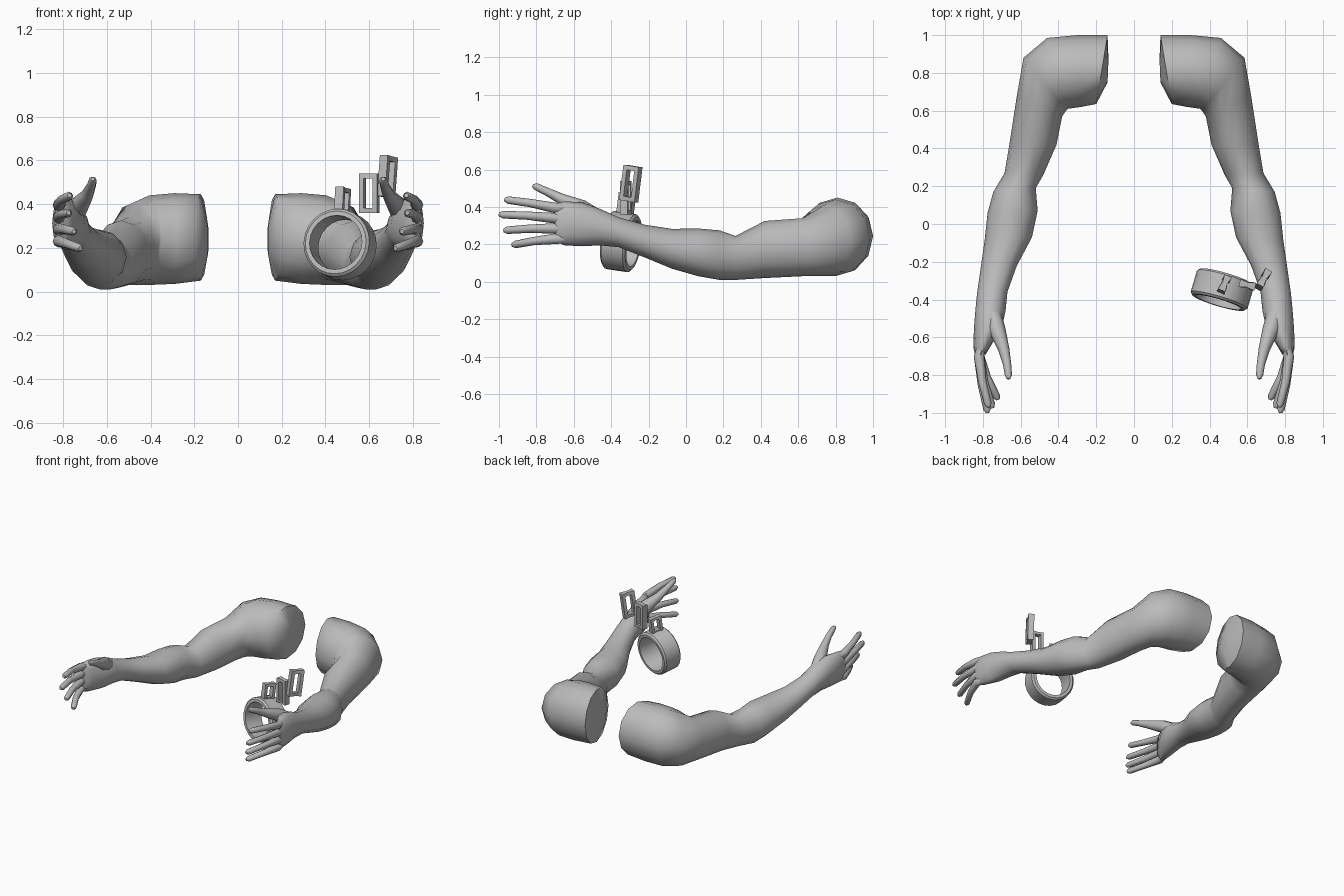
import bpy, bmesh, math
from mathutils import Vector, Matrix

cube = bpy.data.objects.get("Cube")
if cube:
    bpy.data.objects.remove(cube)

grey = bpy.data.materials.new("plain grey")
grey.use_nodes = True
GREY = (0.5, 0.5, 0.5, 1)
grey.diffuse_color = GREY
grey.node_tree.nodes["Principled BSDF"].inputs["Base Color"].default_value = GREY


def finish(name, bm, angle):
    """Turn a bmesh into a shaded object."""
    bmesh.ops.recalc_face_normals(bm, faces=bm.faces)
    mesh = bpy.data.meshes.new(name)
    bm.to_mesh(mesh)
    bm.free()
    mesh.materials.append(grey)
    obj = bpy.data.objects.new(name, mesh)
    bpy.context.collection.objects.link(obj)
    bpy.ops.object.select_all(action='DESELECT')
    obj.select_set(True)
    bpy.context.view_layer.objects.active = obj
    bpy.ops.object.shade_smooth_by_angle(angle=math.radians(angle))
    return obj


def skin(bm, rings, closed=False):
    """Bridge equal rings of points; cap the ends unless closed."""
    loops = [[bm.verts.new(p) for p in ring] for ring in rings]
    n = len(loops[0])
    pairs = list(zip(loops, loops[1:])) + ([(loops[-1], loops[0])] if closed else [])
    for a, b in pairs:
        for i in range(n):
            j = (i + 1) % n
            bm.faces.new((a[i], a[j], b[j], b[i]))
    if not closed:
        bm.faces.new(loops[0])
        bm.faces.new(loops[-1])


def oval(centre, u, v, sides):
    return [centre + u * math.cos(t) + v * math.sin(t)
            for t in (math.tau * i / sides for i in range(sides))]


def arm_ring(row):
    ox, oy, ix, iy, low, high = row
    outer, inner = Vector((ox, oy, 0)), Vector((ix, iy, 0))
    centre = (outer + inner) / 2 + Vector((0, 0, (low + high) / 2))
    return oval(centre, (outer - inner) / 2, Vector((0, 0, (high - low) / 2)), 12)


def finger_rings(points, radii):
    pts = [Vector(p) for p in points]
    rings = []
    for i, (p, r) in enumerate(zip(pts, radii)):
        along = (pts[min(i + 1, len(pts) - 1)] - pts[max(i - 1, 0)]).normalized()
        side = along.cross(Vector((0, 0, 1))).normalized()
        rings.append(oval(p, side * r, side.cross(along) * r, 8))
    return rings


# Arm sections, shoulder to knuckles: outer x y, inner x y, low z, high z
ARM = [
    (.135, .87, .14, .75, .17, .31),
    (.14, 1, .20, .635, .05, .445),
    (.30, 1, .28, .62, .035, .45),
    (.46, .985, .35, .61, .03, .44),
    (.585, .88, .36, .60, .03, .41),
    (.62, .68, .38, .57, .03, .34),
    (.66, .42, .41, .42, .02, .325),
    (.685, .27, .48, .26, .01, .245),
    (.745, .17, .52, .19, .01, .275),
    (.775, .06, .51, .07, .03, .285),
    (.79, -.08, .54, -.07, .07, .283),
    (.81, -.22, .62, -.22, .13, .305),
    (.83, -.36, .67, -.36, .185, .345),
    (.84, -.46, .68, -.46, .195, .39),
    (.848, -.56, .70, -.55, .19, .425),
    (.85, -.66, .755, -.64, .195, .43),
    (.838, -.70, .785, -.69, .215, .42),
]

# Fingers: knuckle z, then tip x y z
FINGERS = {
    "index_finger": (.395, .77, -.97, .44),
    "middle_finger": (.34, .775, -1, .36),
    "ring_finger": (.285, .75, -.975, .275),
    "little_finger": (.23, .72, -.93, .197),
}

for side, flip in (("left", 1), ("right", -1)):
    mirror = Matrix.Diagonal((flip, 1, 1, 1))

    # Shoulder, upper arm, forearm and palm
    bm = bmesh.new()
    skin(bm, [arm_ring(row) for row in ARM])
    bm.transform(mirror)
    finish(side + "_arm", bm, 60)

    # Four fingers, curled slightly inward
    for name, (kz, tx, ty, tz) in FINGERS.items():
        base = Vector((.805, -.64, kz))
        knuckle = Vector((.82, -.70, kz))
        tip = Vector((tx, ty, tz))
        middle = knuckle.lerp(tip, .5) + Vector((.008, 0, .004))
        end = knuckle.lerp(tip, .93)
        bm = bmesh.new()
        skin(bm, finger_rings((base, knuckle, middle, end, tip),
                              (.024, .028, .022, .020, .010)))
        bm.transform(mirror)
        finish(side + "_" + name, bm, 60)

    # Thumb
    bm = bmesh.new()
    skin(bm, finger_rings(
        ((.75, -.47, .34), (.725, -.56, .395), (.69, -.66, .44),
         (.672, -.74, .48), (.665, -.80, .508), (.664, -.82, .515)),
        (.045, .045, .030, .022, .019, .009)))
    bm.transform(mirror)
    finish(side + "_thumb", bm, 60)

# Cuff: a thick band around a tilted axis
front, back = Vector((.447, -.415, .225)), Vector((.487, -.28, .205))
axis = (back - front).normalized()
across = axis.cross(Vector((0, 0, 1))).normalized()
up = across.cross(axis)
bm = bmesh.new()
skin(bm, [oval(front.lerp(back, t), across * r, up * r, 24)
          for t, r in ((0, .125), (0, .145), (.08, .157), (.92, .157),
                       (1, .145), (1, .125))], closed=True)
finish("cuff_band", bm, 35)


def link(name, centre, yaw, tilt, width, height, bar):
    """Rectangular chain link whose rails narrow at mid length."""
    bm = bmesh.new()
    rings = []
    for sx, sz in ((-1, -1), (0, -1), (1, -1), (1, 0), (1, 1), (0, 1), (-1, 1), (-1, 0)):
        depth = .013 if sx == 0 else .021
        ox, oz = sx * width / 2, sz * height / 2
        ix, iz = ox - sx * bar, oz - sz * bar
        rings.append([(ox, -depth, oz), (ox, depth, oz), (ix, depth, iz), (ix, -depth, iz)])
    skin(bm, rings, closed=True)
    bm.transform(Matrix.Translation(centre)
                 @ Matrix.Rotation(math.radians(yaw), 4, 'Z')
                 @ Matrix.Rotation(math.radians(tilt), 4, 'Y'))
    finish(name, bm, 30)


# Chain: staple on the cuff and two loose links
link("cuff_staple", (.478, -.32, .415), 66, 8, .085, .12, .02)
link("chain_link_inner", (.60, -.322, .45), -14, 0, .085, .18, .022)
link("chain_link_outer", (.684, -.295, .525), 60, 8, .095, .19, .024)
